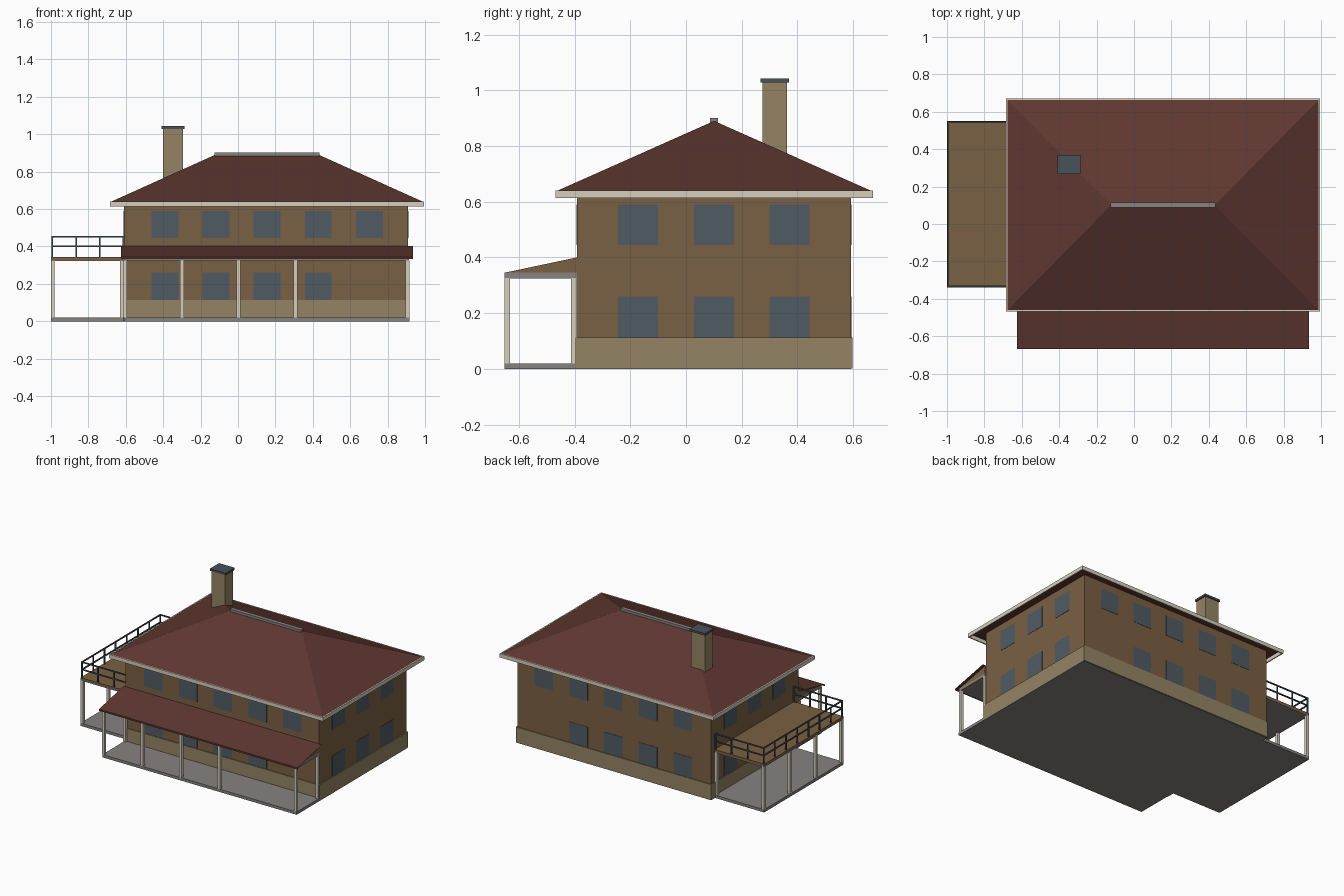
import bpy, bmesh

cube = bpy.data.objects.get("Cube")
if cube:
    bpy.data.objects.remove(cube, do_unlink=True)


def material(name, hex_code):
    srgb = [int(hex_code[i:i + 2], 16) / 255 for i in (0, 2, 4)]
    rgba = [c / 12.92 if c < 0.04045 else ((c + 0.055) / 1.055) ** 2.4 for c in srgb] + [1]
    m = bpy.data.materials.new(name)
    m.use_nodes = True
    m.diffuse_color = rgba
    m.node_tree.nodes["Principled BSDF"].inputs["Base Color"].default_value = rgba
    return m


WALL = material("brown wall", "7a6043")
STONE = material("tan plinth", "948463")
ROOF = material("dark red roof", "5f3731")
TRIM = material("cream trim", "d6cfbd")
SLAB = material("grey slab", "868280")
GLASS = material("blue grey glass", "505b64")
METAL = material("dark rail metal", "48525a")


def mesh_object(name, bm, mat):
    bmesh.ops.recalc_face_normals(bm, faces=bm.faces)
    me = bpy.data.meshes.new(name)
    bm.to_mesh(me)
    bm.free()
    me.materials.append(mat)
    ob = bpy.data.objects.new(name, me)
    bpy.context.collection.objects.link(ob)
    return ob


def boxes(name, mat, *ranges):
    """One object made of boxes, each given as x, y and z ranges."""
    bm = bmesh.new()
    for r in ranges:
        for v in bmesh.ops.create_cube(bm, size=1)["verts"]:
            for i, (lo, hi) in enumerate(r):
                v.co[i] = hi if v.co[i] > 0 else lo
    return mesh_object(name, bm, mat)


def extrude_x(name, mat, profile, x0, x1, closed=True):
    """Sweep a y, z profile along x."""
    bm = bmesh.new()
    rows = [[bm.verts.new((x, y, z)) for y, z in profile] for x in (x0, x1)]
    n = len(profile)
    for i in range(n if closed else n - 1):
        j = (i + 1) % n
        bm.faces.new((rows[0][i], rows[0][j], rows[1][j], rows[1][i]))
    if closed:
        for row in rows:
            bm.faces.new(row)
    return mesh_object(name, bm, mat)


def around(c, half):
    return (c - half, c + half)


# House body
X0, X1, Y0, Y1 = -0.61, 0.91, -0.392, 0.592
boxes("house_walls", WALL, ((X0, X1), (Y0, Y1), (0.02, 0.64)))
boxes("plinth", STONE, ((X0 - 0.006, X1 + 0.008), (Y0 - 0.006, Y1 + 0.006), (0.002, 0.113)))

# Windows: thin plates, the lower corner bay of each long wall is blank
panes = []
for low, z in ((True, (0.113, 0.26)), (False, (0.445, 0.59))):
    for i in range(5):
        if low and i == 4:
            continue
        for y in (Y0, Y1):
            panes.append((around(-0.39 + 0.273 * i, 0.072), around(y, 0.002), z))
    for i in range(3):
        for x in (X0, X1):
            panes.append((around(x, 0.002), around(-0.172 + 0.272 * i, 0.072), z))
boxes("windows", GLASS, *panes)

# Hipped main roof
EX, EY, EAVE, RIDGE = (-0.677, 0.987), (-0.461, 0.663), 0.64, 0.89
bm = bmesh.new()
a, b, c, d = [bm.verts.new((x, y, EAVE)) for x, y in
              ((EX[0], EY[0]), (EX[1], EY[0]), (EX[1], EY[1]), (EX[0], EY[1]))]
left, right = [bm.verts.new((x, 0.101, RIDGE)) for x in (-0.122, 0.432)]
for f in ((a, b, right, left), (b, c, right), (c, d, left, right), (d, a, left), (d, c, b, a)):
    bm.faces.new(f)
mesh_object("main_roof", bm, ROOF)
boxes("ridge_cap", SLAB, ((-0.125, 0.435), around(0.101, 0.014), (0.882, 0.901)))

# Fascia boards round the eaves
T, FZ = 0.008, (0.614, 0.641)
FX, FY = (EX[0] - T, EX[1] + T), (EY[0] - T, EY[1] + T)
boxes("fascia", TRIM,
      (FX, (FY[0], EY[0]), FZ), (FX, (EY[1], FY[1]), FZ),
      ((FX[0], EX[0]), EY, FZ), ((EX[1], FX[1]), EY, FZ))

# Chimney
boxes("chimney", STONE, ((-0.401, -0.293), (0.275, 0.362), (0.64, 1.03)))
boxes("chimney_cap", METAL, ((-0.408, -0.285), (0.268, 0.37), (1.028, 1.043)))

# Ground slabs under house, porch and balcony
PY, BX, BY = -0.652, -1.0, (-0.34, 0.551)
boxes("house_floor", SLAB, ((X0, 0.918), (PY, Y1), (0, 0.02)))
boxes("balcony_floor", SLAB, ((BX, X0), BY, (0, 0.02)))

# Porch: ceiling slab, closed ends, lean-to roof and posts
PX = (X0, 0.915)
boxes("porch_ceiling", SLAB, (PX, (PY, Y0), (0.325, 0.345)))
extrude_x("porch_gable_ends", WALL, [(PY, 0.345), (Y0, 0.345), (Y0, 0.4)], *PX)
extrude_x("porch_roof", ROOF, [(-0.667, 0.332), (-0.667, 0.344), (Y0, 0.403)],
          -0.625, 0.935, closed=False)
H = 0.01
porch_spots = [(x, PY + H) for x in (-0.604, -0.3, 0.003, 0.307, 0.906)]
porch_spots += [(x, Y0 - H) for x in (-0.604, 0.906)]
boxes("porch_posts", TRIM, *[(around(x, H), around(y, H), (0.02, 0.326)) for x, y in porch_spots])

# Balcony deck and posts
boxes("balcony_soffit", SLAB, ((BX, X0), BY, (0.322, 0.328)))
boxes("balcony_deck", WALL, ((BX, X0), BY, (0.328, 0.343)))
depth = BY[1] - BY[0] - 2 * H
spots = [(BX + H, BY[0] + H + depth * i / 3) for i in range(4)]
spots += [(X0 - H, y) for y in (BY[0] + H, BY[1] - H)]
boxes("balcony_posts", TRIM, *[(around(x, H), around(y, H), (0.02, 0.323)) for x, y in spots])

# Balcony railing on its three open sides
R = 0.004
RX, RY = (BX + 0.008, X0 - 0.004), (BY[0] + 0.006, BY[1] - 0.006)
bars = []
for z in (0.4, 0.453):
    bars += [(RX, around(y, R), around(z, R)) for y in RY]
    bars.append((around(RX[0], R), RY, around(z, R)))
stakes = {(RX[0] + (RX[1] - RX[0]) * i / 3, y) for i in range(4) for y in RY}
stakes |= {(RX[0], RY[0] + (RY[1] - RY[0]) * i / 7) for i in range(1, 7)}
bars += [(around(x, R), around(y, R), (0.34, 0.457)) for x, y in sorted(stakes)]
boxes("balcony_railing", METAL, *bars)
